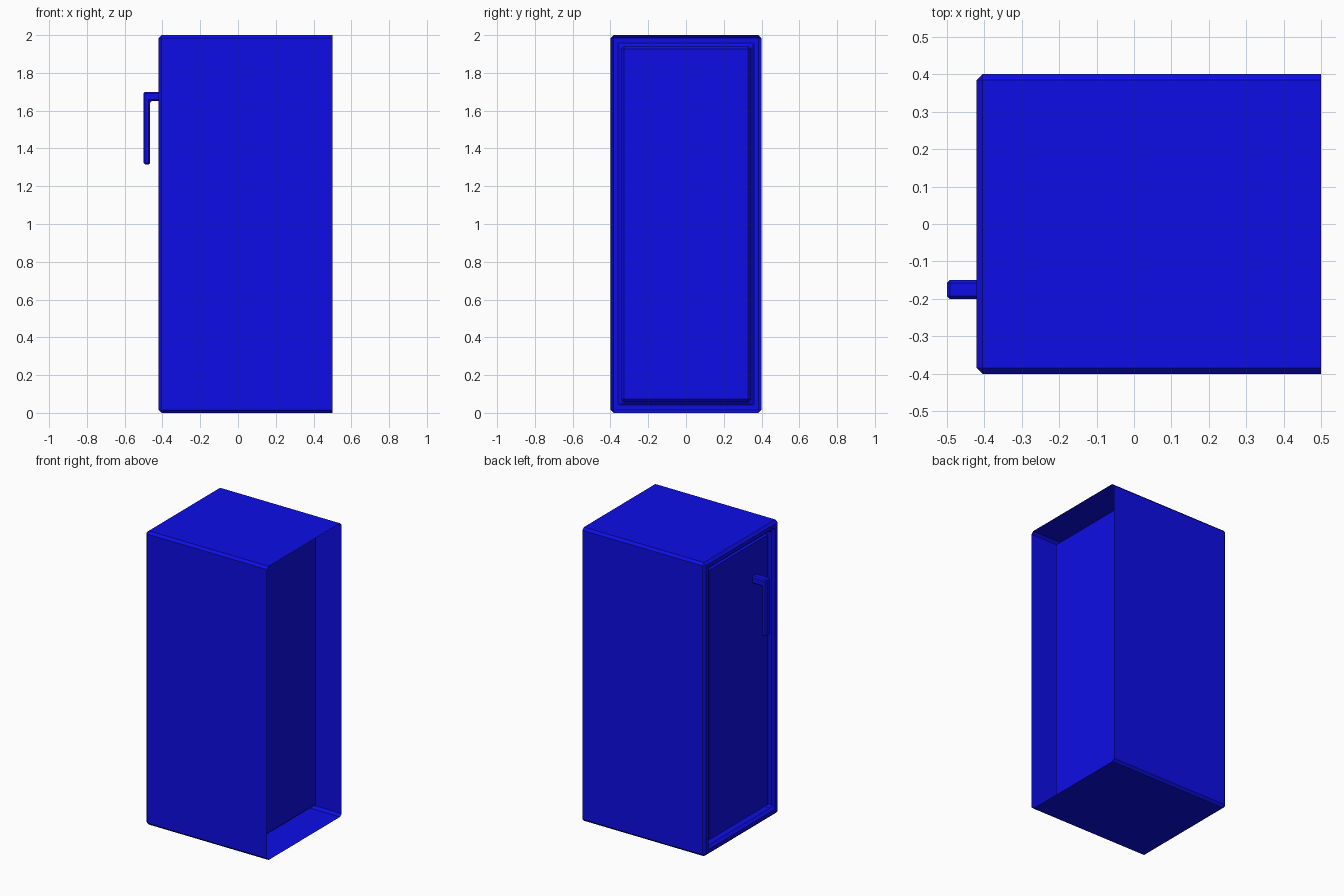
import bpy
import bmesh
from mathutils import Vector

old = bpy.data.objects.get("Cube")
if old:
    bpy.data.objects.remove(old, do_unlink=True)

# Single blue paint
blue = bpy.data.materials.new("deep_blue_paint")
blue.use_nodes = True
colour = (0.004, 0.004, 0.8, 1.0)
blue.diffuse_color = colour
blue.node_tree.nodes["Principled BSDF"].inputs["Base Color"].default_value = colour


def make_object(name, bm):
    mesh = bpy.data.meshes.new(name)
    bm.to_mesh(mesh)
    bm.free()
    mesh.materials.append(blue)
    obj = bpy.data.objects.new(name, mesh)
    bpy.context.collection.objects.link(obj)
    return obj


def box(low, high):
    low, high = Vector(low), Vector(high)
    bm = bmesh.new()
    bmesh.ops.create_cube(bm, size=1)
    bmesh.ops.scale(bm, vec=high - low, verts=bm.verts)
    bmesh.ops.translate(bm, vec=(low + high) / 2, verts=bm.verts)
    return bm


def face_towards(bm, direction):
    return max(bm.faces, key=lambda f: f.normal.dot(Vector(direction)))


def chamfer(bm, width):
    bm.normal_update()
    sharp = [e for e in bm.edges if e.is_manifold and e.calc_face_angle() > 0.1]
    bmesh.ops.bevel(bm, geom=sharp, offset=width, segments=1, affect='EDGES')


# Cabinet shell: open on +x, with a deep boxed recess set into the door side
bm = box((-0.42, -0.4, 0), (0.5, 0.4, 2))
bm.normal_update()
bmesh.ops.delete(bm, geom=[face_towards(bm, (1, 0, 0))], context='FACES_ONLY')
door = face_towards(bm, (-1, 0, 0))
bmesh.ops.inset_individual(bm, faces=[door], thickness=0.08)
inner = bmesh.ops.extrude_discrete_faces(bm, faces=[door])["faces"][0]
bmesh.ops.translate(bm, vec=(0.78, 0, 0), verts=inner.verts)
chamfer(bm, 0.016)
make_object("cabinet_shell", bm)

# Door panel sitting just inside the frame
bm = box((-0.395, -0.319, 0.081), (-0.355, 0.319, 1.919))
make_object("door_panel", bm)

# Handle: a short arm with a bar hanging from its outer end
bm = box((-0.5, -0.2, 1.65), (-0.465, -0.15, 1.7))
bm.normal_update()
for direction, reach in (((0, 0, -1), (0, 0, -0.335)), ((1, 0, 0), (0.08, 0, 0))):
    start = face_towards(bm, direction)
    end = bmesh.ops.extrude_discrete_faces(bm, faces=[start])["faces"][0]
    bmesh.ops.translate(bm, vec=reach, verts=end.verts)
chamfer(bm, 0.008)
make_object("door_handle", bm)
